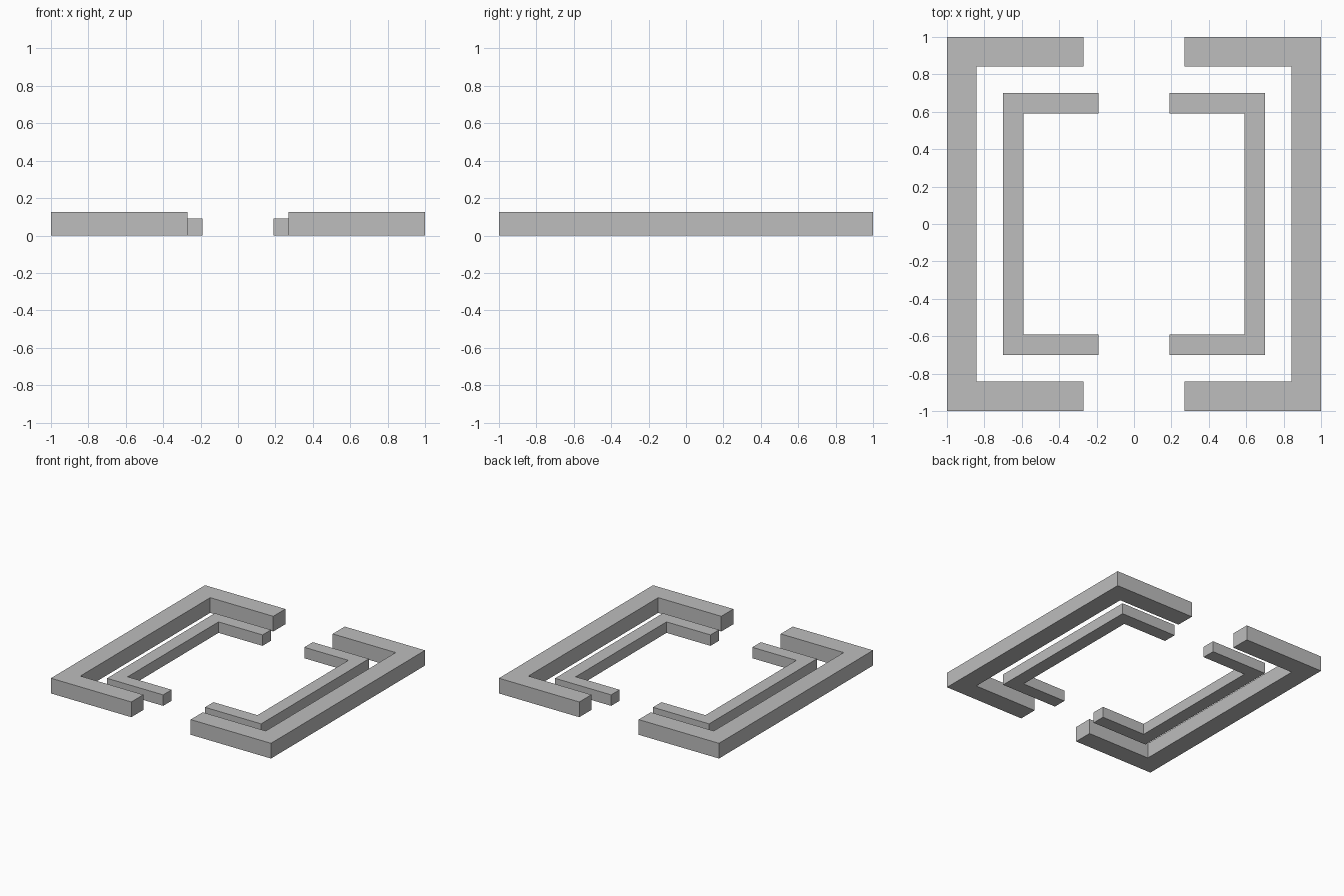
import bpy
import bmesh

cube = bpy.data.objects.get("Cube")
if cube:
    bpy.data.objects.remove(cube, do_unlink=True)

grey = bpy.data.materials.new("plain_grey")
grey.use_nodes = True
colour = (0.51, 0.51, 0.51, 1)
grey.diffuse_color = colour
grey.node_tree.nodes["Principled BSDF"].inputs["Base Color"].default_value = colour


def bracket(name, side, half, width, arm_end, height):
    """Square bracket outline opening toward the centre, extruded upward."""
    inner = half - width
    upper = [(arm_end, inner), (arm_end, half), (half, half)]
    lower = [(x, -y) for x, y in reversed(upper)]
    outline = [(inner, inner)] + upper + lower + [(inner, -inner)]
    bm = bmesh.new()
    base = bm.faces.new([bm.verts.new((side * x, y, 0)) for x, y in outline])
    top = bmesh.ops.extrude_face_region(bm, geom=[base], use_keep_orig=True)
    verts = [v for v in top["geom"] if isinstance(v, bmesh.types.BMVert)]
    bmesh.ops.translate(bm, verts=verts, vec=(0, 0, height))
    bmesh.ops.recalc_face_normals(bm, faces=bm.faces)
    mesh = bpy.data.meshes.new(name)
    bm.to_mesh(mesh)
    bm.free()
    mesh.materials.append(grey)
    bpy.context.collection.objects.link(bpy.data.objects.new(name, mesh))


# Tall outer pair and lower inner pair, mirrored left and right
for label, side in (("left", 1), ("right", -1)):
    bracket(f"outer_bracket_{label}", side, 1.0, 0.157, 0.27, 0.125)
    bracket(f"inner_bracket_{label}", side, 0.7, 0.11, 0.19, 0.09)
